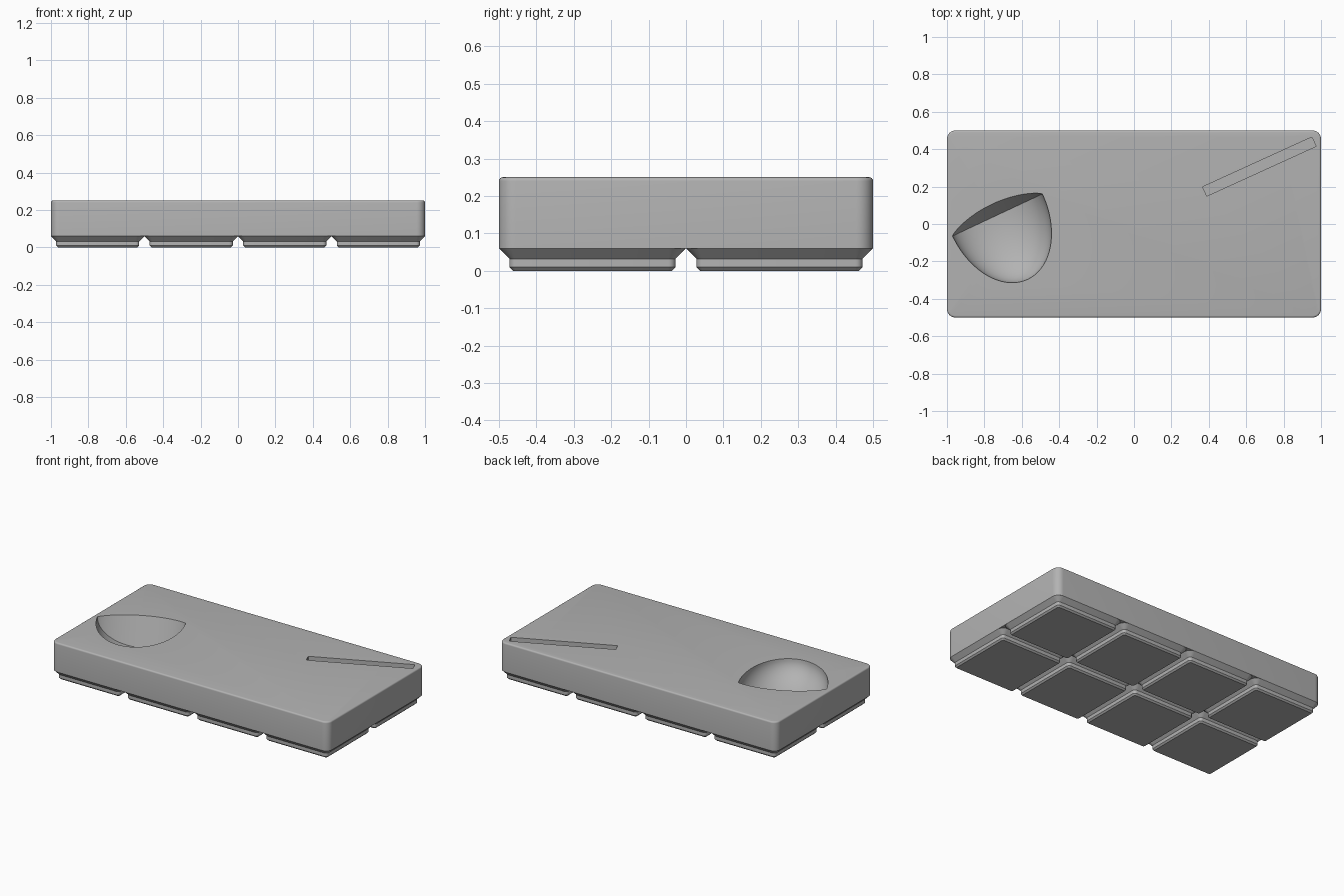
import bpy, bmesh, math
from mathutils import Matrix, Vector

cube = bpy.data.objects.get("Cube")
if cube:
    bpy.data.objects.remove(cube, do_unlink=True)

grey = bpy.data.materials.new("plain_grey")
grey.use_nodes = True
colour = (0.45, 0.45, 0.45, 1)
grey.diffuse_color = colour
grey.node_tree.nodes["Principled BSDF"].inputs["Base Color"].default_value = colour

TOP = 0.25
FLOOR = 0.06


def loft(name, rings):
    """Skin a stack of equal-length closed rings and cap both ends."""
    bm = bmesh.new()
    loops = [[bm.verts.new(p) for p in ring] for ring in rings]
    n = len(loops[0])
    for a, b in zip(loops, loops[1:]):
        for i in range(n):
            j = (i + 1) % n
            bm.faces.new((a[i], a[j], b[j], b[i]))
    bm.faces.new(loops[0][::-1])
    bm.faces.new(loops[-1])
    bmesh.ops.recalc_face_normals(bm, faces=bm.faces)
    mesh = bpy.data.meshes.new(name)
    bm.to_mesh(mesh)
    bm.free()
    mesh.materials.append(grey)
    obj = bpy.data.objects.new(name, mesh)
    bpy.context.collection.objects.link(obj)
    return obj


def rounded_ring(hx, hy, r, z, steps=8):
    """Rectangle with rounded corners at height z."""
    ring = []
    for quarter, (sx, sy) in enumerate([(1, 1), (-1, 1), (-1, -1), (1, -1)]):
        for i in range(steps + 1):
            a = math.radians(90) * (quarter + i / steps)
            ring.append((sx * (hx - r) + r * math.cos(a),
                         sy * (hy - r) + r * math.sin(a), z))
    return ring


def smooth(obj):
    bpy.ops.object.select_all(action='DESELECT')
    obj.select_set(True)
    bpy.context.view_layer.objects.active = obj
    bpy.ops.object.shade_smooth_by_angle(angle=math.radians(30))


def cut(obj, cutter):
    mod = obj.modifiers.new("cut", 'BOOLEAN')
    mod.operation = 'DIFFERENCE'
    mod.solver = 'EXACT'
    mod.object = cutter
    bpy.context.view_layer.objects.active = obj
    bpy.ops.object.modifier_apply(modifier=mod.name)
    bpy.data.objects.remove(cutter, do_unlink=True)


# Main slab with a small rounded top edge
edge = 0.01
rings = [rounded_ring(1, 0.5, 0.045, FLOOR)]
for i in range(5):
    a = math.radians(90) * i / 4
    inset = edge * (1 - math.cos(a))
    rings.append(rounded_ring(1 - inset, 0.5 - inset, 0.045 - inset,
                              TOP - edge + edge * math.sin(a)))
slab = loft("slab", rings)

# Scoop pocket: leaning back wall meeting a curved bowl along a crease
tilt = math.radians(25.1)
half, reach, depth, lean = 0.265, 0.38, 0.18, 0.065
sections = []
count = 36
for k in range(count + 1):
    u = math.sin(math.radians(88) * (2 * k / count - 1))
    f = math.sqrt(1 - u * u)
    back, deep, front = lean * f ** 1.6, depth * f, reach * f
    ring = [(back, 0.03), (back, 0)]
    for i in range(17):
        a = math.radians(90) * i / 16
        ring.append((-front * math.sin(a), -deep * math.cos(a)))
    ring.append((-front, 0.03))
    sections.append([(u * half, y, z) for y, z in ring])
scoop = loft("scoop_cutter", sections)
scoop.data.transform(Matrix.Translation(Vector((-0.73, 0.048, TOP)))
                     @ Matrix.Rotation(tilt, 4, 'Z'))
cut(slab, scoop)

# Narrow slanted slot near the back corner
slot = loft("slot_cutter", [rounded_ring(0.321, 0.027, 0.002, z, 1)
                            for z in (-0.08, 0.03)])
slot.data.transform(Matrix.Translation(Vector((0.67, 0.307, TOP)))
                    @ Matrix.Rotation(math.radians(24.5), 4, 'Z'))
cut(slab, slot)
smooth(slab)

# Grid of stepped feet: half width, corner radius, height
profile = [(0.2125, 0.01, 0), (0.222, 0.019, 0.0095),
           (0.222, 0.019, 0.032), (0.25, 0.045, FLOOR)]
for col in range(4):
    for row in range(2):
        foot = loft(f"foot_{col + 1}_{row + 1}",
                    [rounded_ring(h, h, r, z, 5) for h, r, z in profile])
        foot.location = (-0.75 + 0.5 * col, -0.25 + 0.5 * row, 0)
        smooth(foot)
